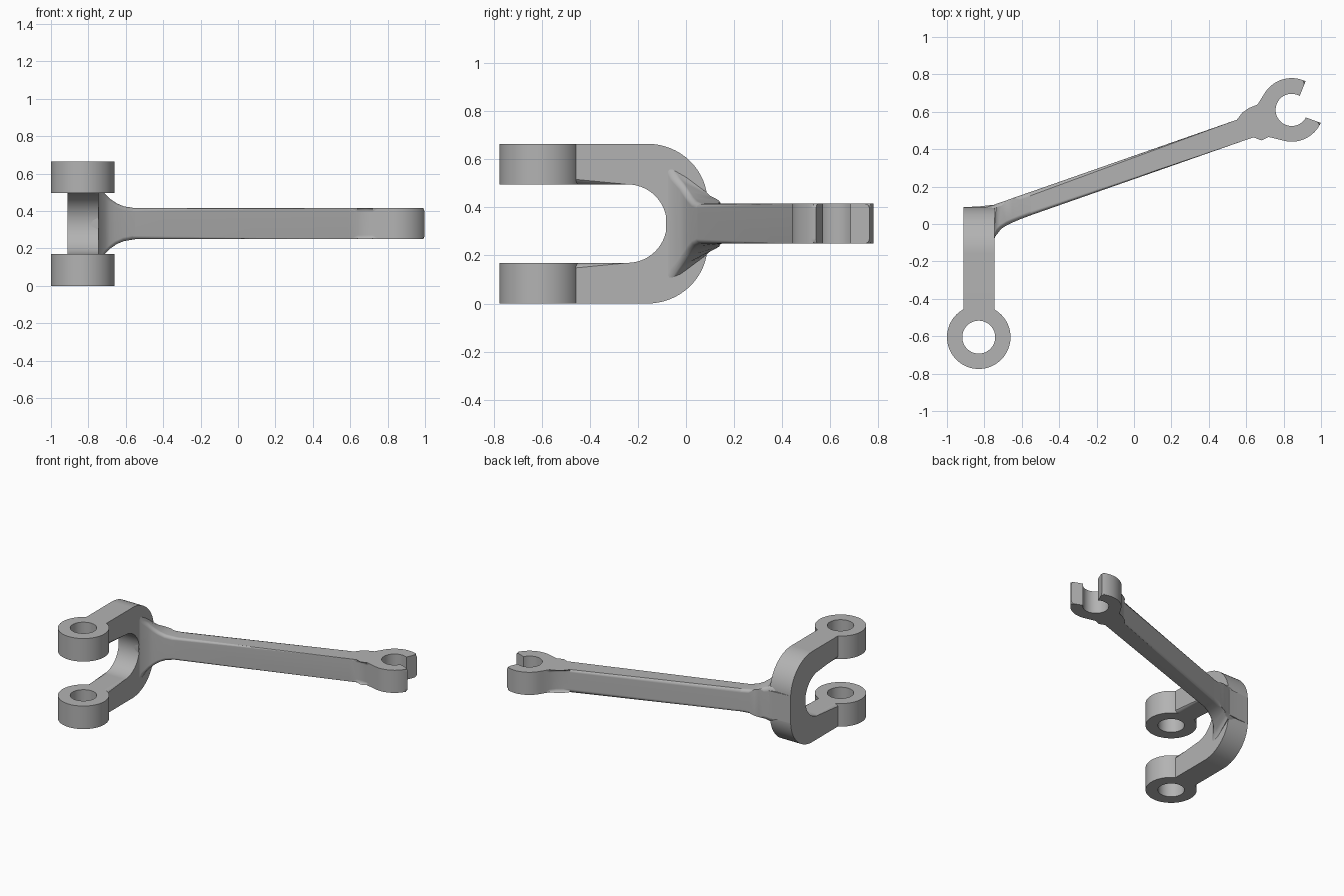
import bpy, bmesh, math

cube = bpy.data.objects.get("Cube")
if cube:
    bpy.data.objects.remove(cube, do_unlink=True)

GREY = (0.45, 0.45, 0.45, 1)
mat = bpy.data.materials.new("plain grey")
mat.use_nodes = True
mat.diffuse_color = GREY
mat.node_tree.nodes["Principled BSDF"].inputs["Base Color"].default_value = GREY

MID = 0.332              # height of the arm's centre plane
LEG_X = (-0.912, -0.745)   # sides of the yoke


def finish(name, bm):
    """Turn a bmesh into a smooth-shaded object with crisp edges."""
    bmesh.ops.recalc_face_normals(bm, faces=bm.faces)
    mesh = bpy.data.meshes.new(name)
    bm.to_mesh(mesh)
    bm.free()
    mesh.materials.append(mat)
    ob = bpy.data.objects.new(name, mesh)
    bpy.context.collection.objects.link(ob)
    bpy.ops.object.select_all(action='DESELECT')
    ob.select_set(True)
    bpy.context.view_layer.objects.active = ob
    bpy.ops.object.shade_smooth_by_angle(angle=math.radians(35))
    ob.modifiers.new("even shading", 'WEIGHTED_NORMAL').keep_sharp = True
    return ob


def arc(cx, cy, rx, ry, a0, a1, n):
    angles = [math.radians(a0 + (a1 - a0) * i / n) for i in range(n + 1)]
    return [(cx + rx * math.cos(a), cy + ry * math.sin(a)) for a in angles]


def loft(sections):
    """Skin a list of equal point loops and cap both ends."""
    bm = bmesh.new()
    loops = [[bm.verts.new(p) for p in s] for s in sections]
    n = len(loops[0])
    for a, b in zip(loops, loops[1:]):
        for i in range(n):
            j = (i + 1) % n
            bm.faces.new((a[i], a[j], b[j], b[i]))
    bm.faces.new(loops[0])
    bm.faces.new(loops[-1])
    return bm, loops


def round_edges(bm, edges, radius):
    bmesh.ops.bevel(bm, geom=edges, offset=radius, segments=4, profile=0.5,
                    affect='EDGES', clamp_overlap=False)


def rim(bm, loops, start, stop):
    """Edges along part of each outline, from point start to point stop."""
    return [bm.edges.get((l[i], l[i + 1])) for l in loops for i in range(start, stop)]


# Yoke: U profile in the side plane, rounded along the inside of the slot
END = -0.49
outer = [(END, 0)] + arc(-0.16, 0.245, 0.25, 0.245, -90, 0, 16)
outer += arc(-0.16, 0.419, 0.25, 0.245, 0, 90, 16) + [(END, 0.664)]
inner = [(END, 0.495)] + arc(-0.243, MID, 0.163, 0.163, 90, -90, 28) + [(END, 0.169)]
profile = outer + inner
bm, loops = loft([[(x, y, z) for y, z in profile] for x in LEG_X])
round_edges(bm, rim(bm, loops, len(outer), len(profile) - 1), 0.024)
finish("yoke", bm)

# Pivot rings at the ends of the yoke
for name, low, high in (("lower_ring", 0, 0.169), ("upper_ring", 0.495, 0.664)):
    bm = bmesh.new()
    corners = [(0.088, low), (0.17, low), (0.17, high), (0.088, high)]
    verts = [bm.verts.new((r, 0, z)) for r, z in corners]
    edges = [bm.edges.new((verts[i], verts[(i + 1) % 4])) for i in range(4)]
    bmesh.ops.spin(bm, geom=verts + edges, cent=(0, 0, 0), axis=(0, 0, 1),
                   angle=math.tau, steps=64)
    bmesh.ops.remove_doubles(bm, verts=bm.verts, dist=0.0001)
    bmesh.ops.translate(bm, verts=bm.verts, vec=(-0.83, -0.605, 0))
    finish(name, bm)


# Arm with open claw: one outline, all but the claw's bore rounded
def arm_edge(x, side):
    return (x, 0.3025 + 0.35 * x + side * 0.0625)


CX, CY = 0.843, 0.61
outline = [arm_edge(0.6, -1), arm_edge(-0.78, -1), arm_edge(-0.78, 1), arm_edge(0.55, 1)]
outline = arc(CX, CY, 0.17, 0.17, -24, -108, 20)
outline += [(0.755, 0.457), (0.72, 0.465), (0.68, 0.469), (0.64, 0.463)]
outline += [arm_edge(0.59, -1), arm_edge(-0.77, -1), arm_edge(-0.77, 1), arm_edge(0.55, 1)]
outline += [(0.59, 0.576), (0.63, 0.604), (0.66, 0.638), (0.682, 0.673)]
outline += arc(CX, CY, 0.17, 0.17, 150, 64, 20)
bore = arc(CX, CY, 0.086, 0.086, 60, 332, 40)
bm, loops = loft([[(x, y, z) for x, y in outline + bore] for z in (MID - 0.083, MID + 0.083)])
round_edges(bm, rim(bm, loops, 0, len(outline) - 1), 0.022)
finish("arm_and_claw", bm)

# Flare where the arm meets the yoke: x, front y, back y, front and back half height
stations = [
    (-0.80, -0.079, 0.088, 0.245, 0.118),
    (-0.745, -0.079, 0.103, 0.245, 0.116),
    (-0.735, -0.056, 0.108, 0.205, 0.114),
    (-0.71, -0.026, 0.117, 0.168, 0.109),
    (-0.68, -0.006, 0.127, 0.136, 0.102),
    (-0.65, 0.008, 0.138, 0.113, 0.095),
    (-0.61, 0.025, 0.152, 0.094, 0.087),
    (-0.55, 0.0475, 0.1725, 0.083, 0.083),
]
bm, loops = loft([[(x, f, MID - hf), (x, b, MID - hb), (x, b, MID + hb), (x, f, MID + hf)]
                  for x, f, b, hf, hb in stations])
long_edges = [bm.edges.get((p, q)) for a, b in zip(loops, loops[1:]) for p, q in zip(a, b)]
round_edges(bm, long_edges, 0.022)
finish("arm_root_flare", bm)

# Wedge closing the back of the yoke up to the flare
bm, loops = loft([[(x, 0.04, MID - 0.1), (x, y, MID - 0.1), (x, y, MID + 0.1), (x, 0.04, MID + 0.1)]
                  for x, y in ((LEG_X[0], 0.09), (-0.83, 0.094), (-0.74, 0.104))])
finish("yoke_back", bm)
